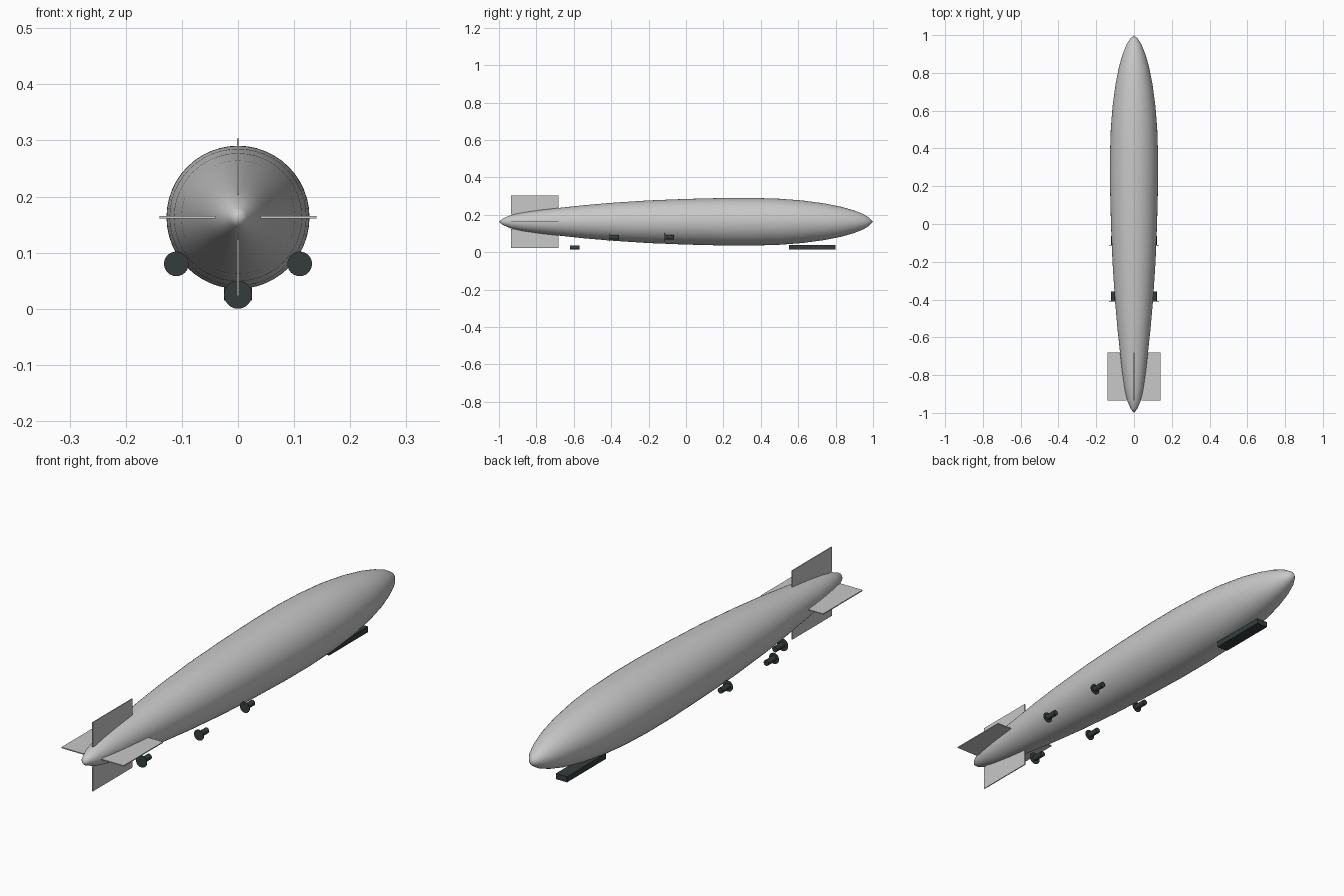
import bpy, bmesh, math
from mathutils import Matrix, Vector

cube = bpy.data.objects.get("Cube")
if cube:
    bpy.data.objects.remove(cube, do_unlink=True)

AXIS_Z = 0.163  # height of the hull centre line


def material(name, colour):
    m = bpy.data.materials.new(name)
    m.use_nodes = True
    m.diffuse_color = (*colour, 1)
    m.node_tree.nodes["Principled BSDF"].inputs["Base Color"].default_value = (*colour, 1)
    return m


silver = material("silver grey", (0.58, 0.58, 0.58))
slate = material("dark slate", (0.035, 0.046, 0.046))


def finish(name, bm, mat, smooth=None):
    bmesh.ops.recalc_face_normals(bm, faces=bm.faces[:])
    mesh = bpy.data.meshes.new(name)
    bm.to_mesh(mesh)
    bm.free()
    mesh.materials.append(mat)
    ob = bpy.data.objects.new(name, mesh)
    bpy.context.collection.objects.link(ob)
    if smooth:
        bpy.ops.object.select_all(action="DESELECT")
        ob.select_set(True)
        bpy.context.view_layer.objects.active = ob
        bpy.ops.object.shade_smooth_by_angle(angle=math.radians(smooth))
    return ob


def box(name, centre, size, mat, turn=Matrix()):
    bm = bmesh.new()
    place = Matrix.Translation(centre) @ Matrix.Diagonal((*size, 1))
    bmesh.ops.create_cube(bm, size=1, matrix=turn @ place)
    return finish(name, bm, mat)


# Hull: profile of (y, radius) spun about the long axis
profile = [(-1, 0), (-0.98, 0.017), (-0.935, 0.036), (-0.87, 0.050), (-0.78, 0.063),
           (-0.68, 0.074), (-0.55, 0.088), (-0.4, 0.101), (-0.2, 0.114), (0, 0.122),
           (0.2, 0.127), (0.36, 0.1275), (0.5, 0.123), (0.62, 0.114), (0.74, 0.098),
           (0.83, 0.080), (0.9, 0.060), (0.95, 0.040), (0.98, 0.021), (1, 0)]
bm = bmesh.new()
verts = [bm.verts.new((r, y, AXIS_Z)) for y, r in profile]
edges = [bm.edges.new(pair) for pair in zip(verts, verts[1:])]
bmesh.ops.spin(bm, geom=verts + edges, cent=(0, 0, AXIS_Z), axis=(0, 1, 0),
               angle=math.tau, steps=48)
bmesh.ops.remove_doubles(bm, verts=bm.verts[:], dist=0.0002)
finish("hull", bm, silver, 60)

# Four tail fins around the axis
for i, side in enumerate(("left", "upper", "right", "lower")):
    turn = Matrix.Translation((0, 0, AXIS_Z)) @ Matrix.Rotation(-i * math.pi / 2, 4, "Y")
    box(side + "_fin", (0.09, -0.808, 0), (0.1, 0.253, 0.004), silver, turn)

# Control gondola under the nose
box("gondola", (0, 0.675, 0.026), (0.05, 0.25, 0.023), slate)


# Engine pod with a propeller disc at its rear end
def engine(name, x, y, z, disc_radius):
    for part, radius, depth, offset in (("pod", 0.0115, 0.05, 0),
                                        ("propeller", disc_radius, 0.002, -0.025)):
        bm = bmesh.new()
        place = Matrix.Translation((x, y + offset, z)) @ Matrix.Rotation(math.pi / 2, 4, "X")
        bmesh.ops.create_cone(bm, cap_ends=True, segments=24, radius1=radius,
                              radius2=radius, depth=depth, matrix=place)
        finish(name + "_" + part, bm, slate, 30)


for side, sign in (("left", 1), ("right", -1)):
    for row, y in (("front", -0.088), ("rear", -0.383)):
        engine(side + "_" + row + "_engine", sign * 0.11, y, 0.08, 0.022)
engine("tail_engine", 0, -0.595, 0.025, 0.025)
